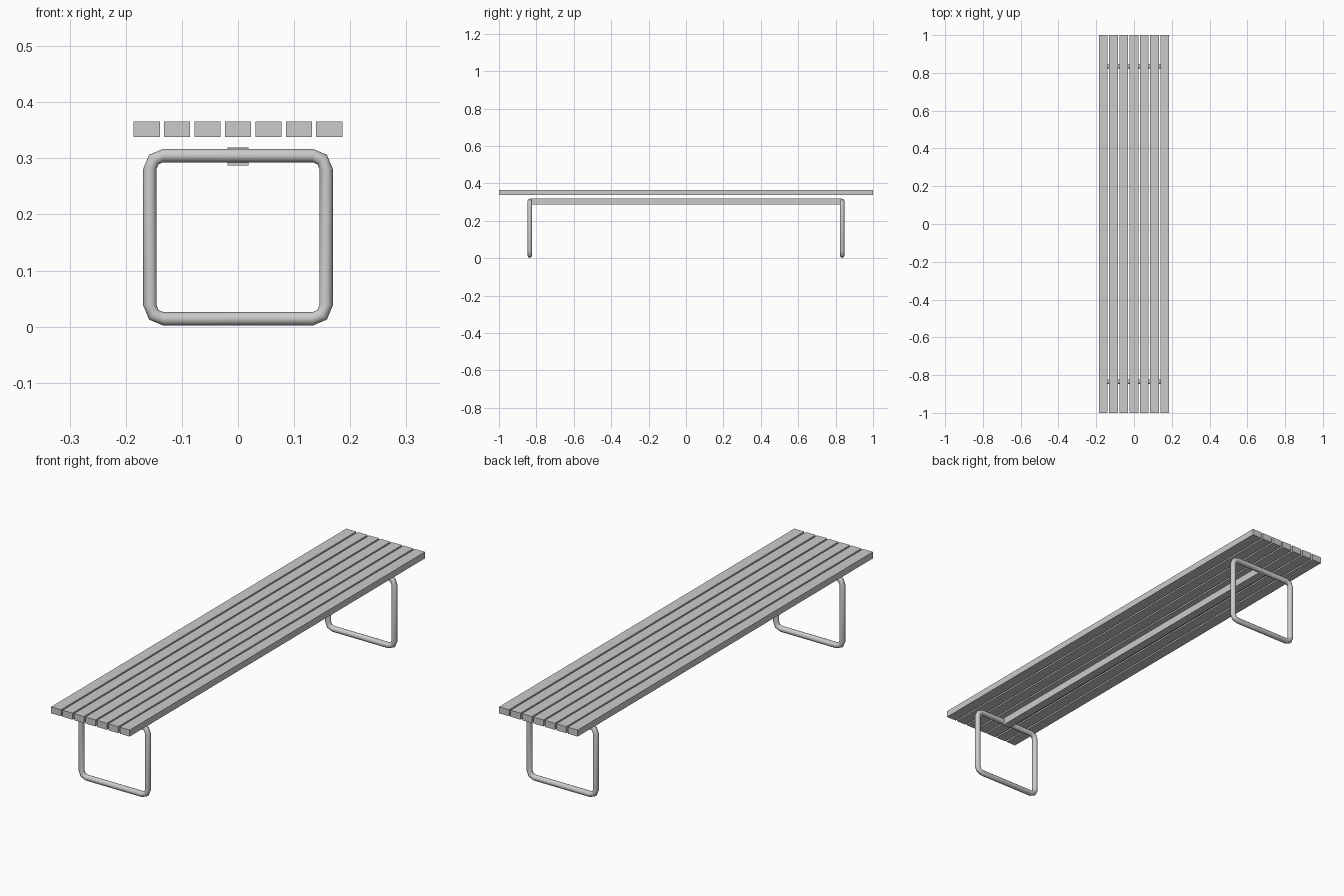
import bpy, bmesh, math
from mathutils import Vector

if "Cube" in bpy.data.objects:
    bpy.data.objects.remove(bpy.data.objects["Cube"])


def finish(name, bm):
    bmesh.ops.recalc_face_normals(bm, faces=bm.faces)
    mesh = bpy.data.meshes.new(name)
    bm.to_mesh(mesh)
    bm.free()
    obj = bpy.data.objects.new(name, mesh)
    bpy.context.collection.objects.link(obj)
    return obj


def box(name, center, size):
    bm = bmesh.new()
    bmesh.ops.create_cube(bm, size=1)
    bmesh.ops.scale(bm, vec=size, verts=bm.verts)
    bmesh.ops.translate(bm, vec=center, verts=bm.verts)
    return finish(name, bm)


def tube_loop(name, y, half_w, z0, z1, tube_r, bend_r, steps=2, sides=12):
    """Round tube swept around a rounded rectangle in the xz plane."""
    bm = bmesh.new()
    mid, half_h = (z0 + z1) / 2, (z1 - z0) / 2
    rings = []
    for corner, (sx, sz) in enumerate([(1, 1), (-1, 1), (-1, -1), (1, -1)]):
        c = Vector((sx * (half_w - bend_r), y, mid + sz * (half_h - bend_r)))
        for i in range(steps + 1):
            a = math.radians(90) * (corner + i / steps)
            out = Vector((math.cos(a), 0, math.sin(a)))
            ring = []
            for k in range(sides):
                t = math.tau * k / sides
                ring.append(bm.verts.new(c + out * (bend_r + tube_r * math.cos(t))
                                         + Vector((0, tube_r * math.sin(t), 0))))
            rings.append(ring)
    for i, ring in enumerate(rings):
        nxt = rings[(i + 1) % len(rings)]
        for k in range(sides):
            j = (k + 1) % sides
            bm.faces.new((ring[k], ring[j], nxt[j], nxt[k]))
    obj = finish(name, bm)
    bpy.ops.object.select_all(action='DESELECT')
    obj.select_set(True)
    bpy.context.view_layer.objects.active = obj
    bpy.ops.object.shade_smooth_by_angle(angle=math.radians(35))
    return obj


# Seven seat slats
for i in range(7):
    box(f"seat_slat_{i + 1}", ((i - 3) * 0.0543, 0, 0.352), (0.047, 2.0, 0.028))

# Tubular leg frames at both ends
R = 0.012
for name, y in (("front_leg_frame", -0.835), ("back_leg_frame", 0.835)):
    tube_loop(name, y, 0.169 - R, 0.002 + R, 0.317 - R, R, 0.024)

# Long beam joining the leg frames
box("center_beam", (0, 0, 0.303), (0.037, 1.67, 0.032))
